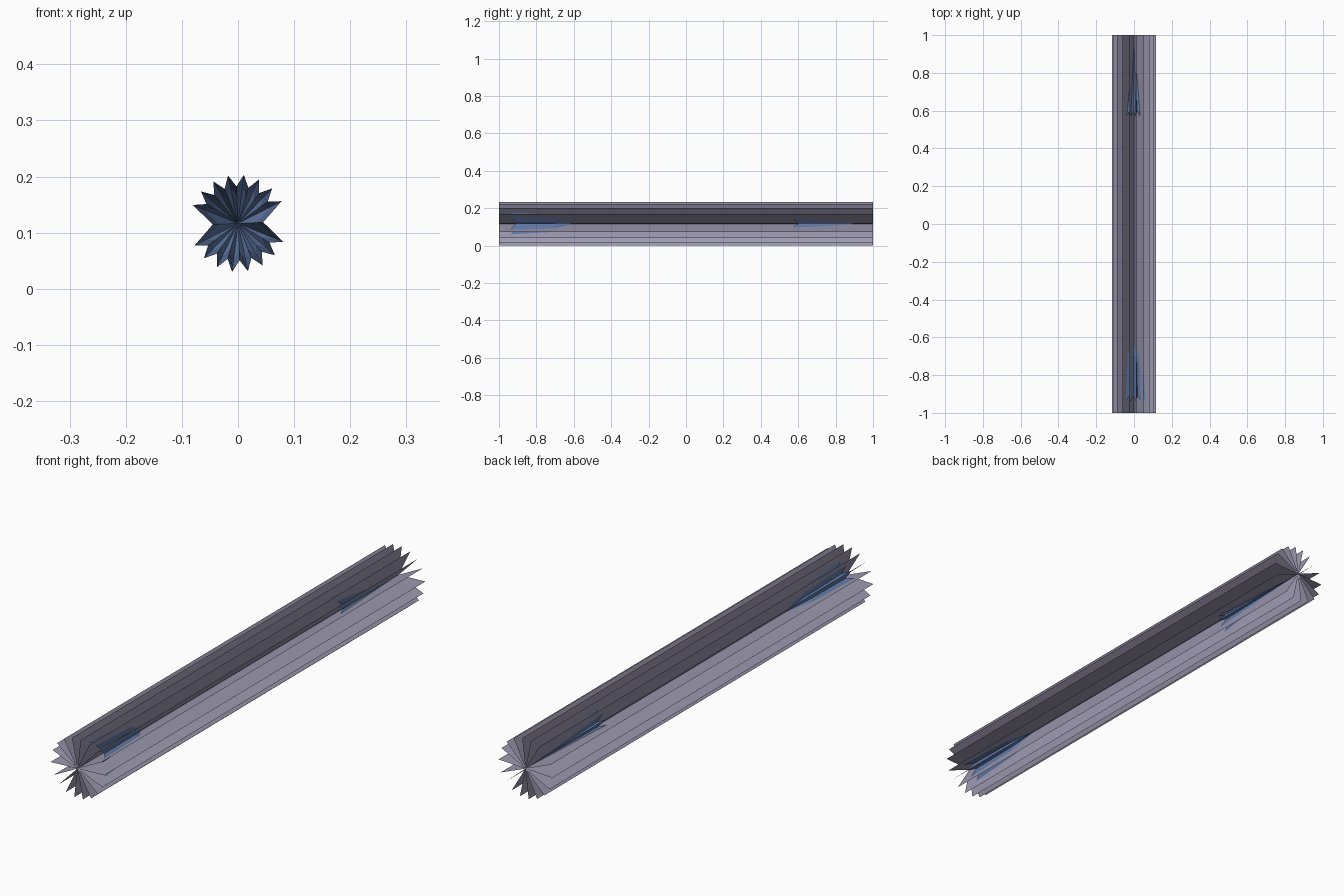
import bpy, bmesh, math

if "Cube" in bpy.data.objects:
    bpy.data.objects.remove(bpy.data.objects["Cube"])

CZ = 0.1166        # height of the long axis
R = 0.1175         # fin radius
STEP = 18.7
HALF = [27 + STEP * i for i in range(8)]
TIPS = HALF + [a + 180 for a in HALF]


def material(name, rgb):
    m = bpy.data.materials.new(name)
    m.diffuse_color = (*rgb, 1)
    m.use_nodes = True
    m.node_tree.nodes["Principled BSDF"].inputs["Base Color"].default_value = m.diffuse_color
    return m


GREY = material("lavender_grey", (0.34, 0.32, 0.44))
BLUE = material("steel_blue", (0.115, 0.19, 0.38))


def polar(r, deg, y):
    a = math.radians(deg)
    return (r * math.cos(a), y, CZ + r * math.sin(a))


def finish(bm, name, mat):
    me = bpy.data.meshes.new(name)
    bm.to_mesh(me)
    bm.free()
    me.materials.append(mat)
    ob = bpy.data.objects.new(name, me)
    bpy.context.collection.objects.link(ob)
    return ob


# Long radial fins meeting on the axis, facing alternate ways
bm = bmesh.new()
for i, a in enumerate(sorted(TIPS + [2.5, 182.5])):
    vs = [bm.verts.new(p) for p in
          (polar(0, a, -1), polar(R, a, -1), polar(R, a, 1), polar(0, a, 1))]
    bm.faces.new(vs if i % 2 else vs[::-1])
finish(bm, "radial_fins", GREY)


def star_outline():
    """Alternate tips and notches as (angle, radius, is_tip)."""
    out = []
    for i, a in enumerate(TIPS):
        nxt = TIPS[(i + 1) % len(TIPS)] + (360 if i == len(TIPS) - 1 else 0)
        out.append((a, 0.087, True))
        out.append(((a + nxt) / 2, 0.045 if nxt - a > 30 else 0.066, False))
    return out


def star_cone(name, apex_y, rings):
    """Open pleated cone; each ring is (tip y, notch y, scale function)."""
    bm = bmesh.new()
    apex = bm.verts.new(polar(0, 0, apex_y))
    pts = star_outline()
    n = len(pts)
    prev = None
    for tip_y, notch_y, scale in rings:
        ring = [bm.verts.new(polar(r * scale(a), a, tip_y if t else notch_y))
                for a, r, t in pts]
        for i in range(n):
            j = (i + 1) % n
            if prev is None:
                bm.faces.new((apex, ring[i], ring[j]))
            else:
                bm.faces.new((prev[i], ring[i], ring[j], prev[j]))
        prev = ring
    finish(bm, name, BLUE)


# Tail vanes with a shoulder, and the pointed head
star_cone("tail_vanes", -0.60, [(-0.70, -0.70, lambda a: 0.75),
                                (-0.94, -0.91, lambda a: 1.0)])
star_cone("pointed_head", 0.97,
          [(0.57, 0.60, lambda a: 0.57 + 0.38 * math.sin(math.radians(a)) ** 2)])

# Thin shaft between them
bm = bmesh.new()
rings = [[bm.verts.new(polar(0.005, 60 * k, y)) for k in range(6)]
         for y in (-0.64, 0.90)]
for k in range(6):
    j = (k + 1) % 6
    bm.faces.new((rings[0][k], rings[1][k], rings[1][j], rings[0][j]))
finish(bm, "shaft", BLUE)
